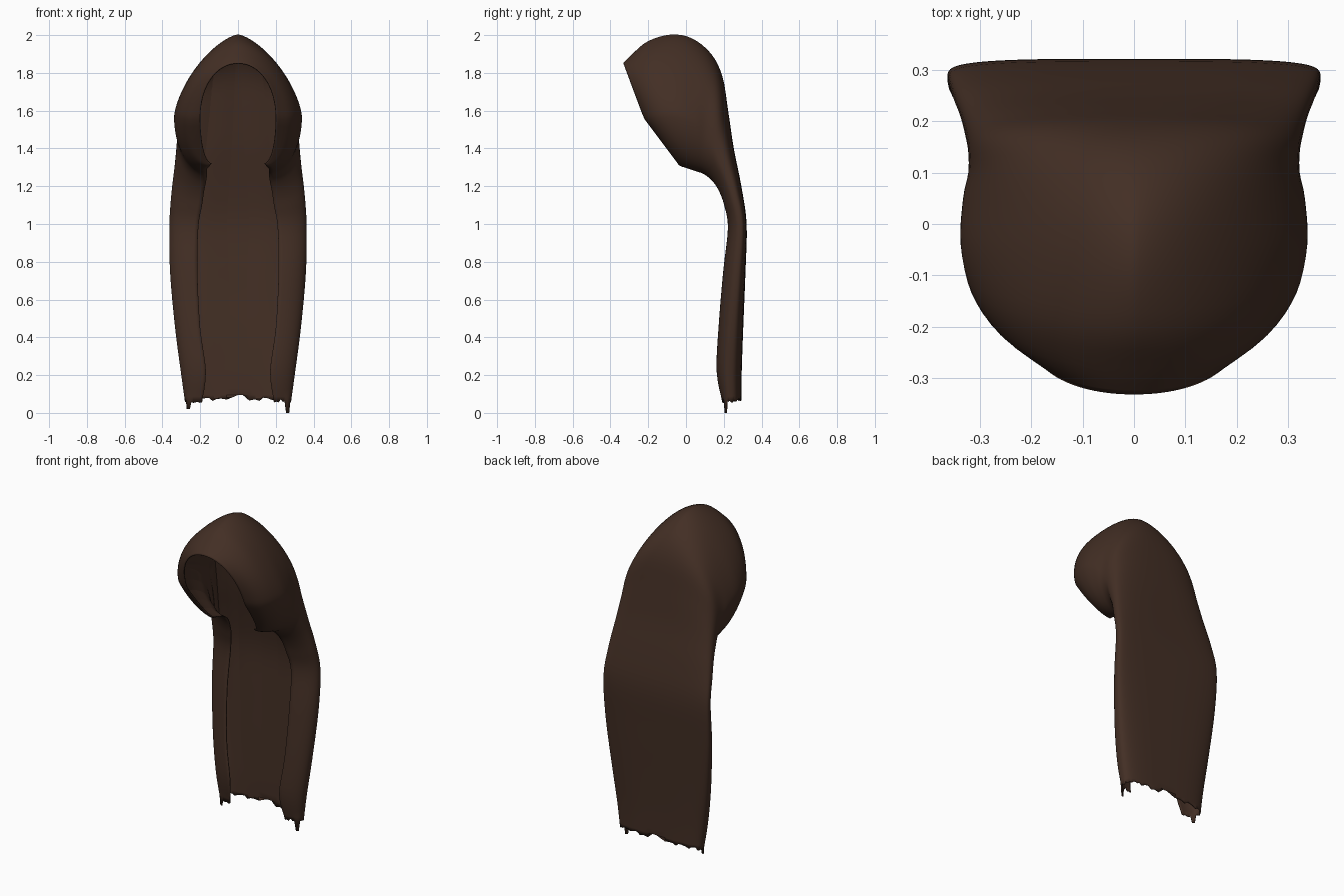
import bpy, math, random
from mathutils import Vector

random.seed(4)
cube = bpy.data.objects.get("Cube")
if cube:
    bpy.data.objects.remove(cube)

brown = bpy.data.materials.new("dark brown hair")
brown.use_nodes = True
colour = (0.056, 0.028, 0.018, 1)
brown.diffuse_color = colour
bsdf = brown.node_tree.nodes["Principled BSDF"]
bsdf.inputs["Base Color"].default_value = colour
bsdf.inputs["Roughness"].default_value = 0.8

# Sections from forehead to tips: centre y z, widest x y z, inner edge x y z, roundness
ROWS = [
    (-.33, 1.85, .20, -.22, 1.56, .14, -.04, 1.32, .95),
    (-.28, 1.90, .27, -.19, 1.56, .15, -.03, 1.31, 1.05),
    (-.20, 1.965, .315, -.13, 1.57, .16, 0, 1.30, 1.2),
    (-.08, 2.0, .335, -.04, 1.57, .165, .03, 1.29, 1.35),
    (.03, 1.98, .33, .05, 1.53, .165, .06, 1.28, 1.3),
    (.13, 1.90, .32, .10, 1.48, .165, .09, 1.27, 1.1),
    (.19, 1.78, .32, .14, 1.43, .165, .12, 1.25, .9),
    (.22, 1.60, .325, .17, 1.36, .17, .15, 1.22, .8),
    (.25, 1.40, .335, .21, 1.27, .18, .18, 1.17, .7),
    (.29, 1.20, .35, .25, 1.15, .19, .205, 1.10, .6),
    (.318, 1.0, .36, .285, 1.0, .21, .225, .98, .55),
    (.312, .75, .357, .27, .75, .215, .20, .75, .6),
    (.30, .45, .33, .24, .45, .20, .175, .45, .6),
    (.292, .22, .30, .225, .22, .17, .165, .22, .6),
    (.29, .07, .278, .23, .06, .19, .195, .06, .6),
]
LAST = len(ROWS) - 1
BEND = 0.65


def section(u):
    """Smoothly blended section values at row position u."""
    i = max(0, min(int(u), LAST - 1))
    t = u - i
    a, b, c, d = (ROWS[max(0, min(LAST, i + k))] for k in (-1, 0, 1, 2))
    return [q + t * ((r - p) / 2 + t * (p - 2.5 * q + 2 * r - s / 2
            + t * (1.5 * (q - r) + (s - p) / 2))) for p, q, r, s in zip(a, b, c, d)]


def surface(u, v):
    """Point on the hair: v runs across from right edge to left edge."""
    cy, cz, mx, my, mz, ex, ey, ez, power = section(u)
    side, w = (-1 if v < 0 else 1), abs(v)
    if w < BEND:
        angle = w / BEND * math.pi / 2
        across = math.sin(angle) ** power
        drop = 1 - max(0, math.cos(angle)) ** power
        return Vector((side * mx * across, cy + (my - cy) * drop, cz + (mz - cz) * drop))
    angle = (w - BEND) / (1 - BEND) * math.pi / 2
    s, c = math.sin(angle), math.cos(angle)
    return Vector((side * (ex + (mx - ex) * c), my + (ey - my) * s, mz + (ez - mz) * s))


def lifted(u, v, height):
    """Point raised off the surface by height."""
    e = 0.01
    du = surface(min(u + e, LAST), v) - surface(max(u - e, 0), v)
    dv = surface(u, min(v + e, 1)) - surface(u, max(v - e, -1))
    return surface(u, v) + dv.cross(du).normalized() * -height


def sheet(name, point, rows, cols):
    verts = [point(i / rows, j / cols) for i in range(rows + 1) for j in range(cols + 1)]
    n = cols + 1
    faces = [(i * n + j, (i + 1) * n + j, (i + 1) * n + j + 1, i * n + j + 1)
             for i in range(rows) for j in range(cols)]
    mesh = bpy.data.meshes.new(name)
    mesh.from_pydata(verts, [], faces)
    mesh.materials.append(brown)
    obj = bpy.data.objects.new(name, mesh)
    bpy.context.collection.objects.link(obj)
    bpy.ops.object.select_all(action='DESELECT')
    bpy.context.view_layer.objects.active = obj
    obj.select_set(True)
    bpy.ops.object.shade_smooth_by_angle(angle=math.radians(40))
    return obj


# Main hair shell with ragged lower ends
def shell_point(s, t):
    v = 2 * t - 1
    p = surface(s * LAST, v)
    if s == 1:
        w = abs(v)
        if w < 0.01:
            p.z += 0.05
        elif 0.74 < w < 0.84:
            p.z = 0.0 if v > 0 else 0.02
        else:
            p.z += random.uniform(-0.008, 0.012)
    return p


shell = sheet("hair_shell", shell_point, 56, 64)
thick = shell.modifiers.new("thickness", 'SOLIDIFY')
thick.thickness = 0.006
thick.offset = 0


# Raised locks, tapering at both ends, mirrored left and right
def add_lock(name, v0, half, start, end):
    def point(s, t):
        u = start + (end - start) * s
        taper = min(1, 0.15 + 5 * s, 0.3 + 4 * (1 - s))
        v = max(-1, min(1, v0 + half * taper * (2 * t - 1)))
        height = 0.004 + 0.005 * math.sin(math.pi * t) * math.sin(math.pi * min(1, s + 0.1))
        return lifted(u, v, height)
    sheet(name, point, 36, 4)


LOCKS = [(.09, .075, 3.6, 13.9), (.23, .07, 2.6, 13.8), (.37, .07, 3.2, 13.9),
         (.50, .06, 1.6, 13.7), (.62, .05, 2.2, 13.9), (.73, .05, 1.2, 13.8),
         (.84, .05, .6, 13.6)]
for side, label in ((1, "left"), (-1, "right")):
    for k, (v0, half, start, end) in enumerate(LOCKS):
        add_lock(f"{label}_lock_{k + 1}", side * v0, half, start, end)

# Shorter locks framing the face
for side, label in ((1, "left"), (-1, "right")):
    for k in range(4):
        add_lock(f"{label}_face_lock_{k + 1}", side * (.42 + .13 * k), .05, .25 + .2 * k, 6 + k)
